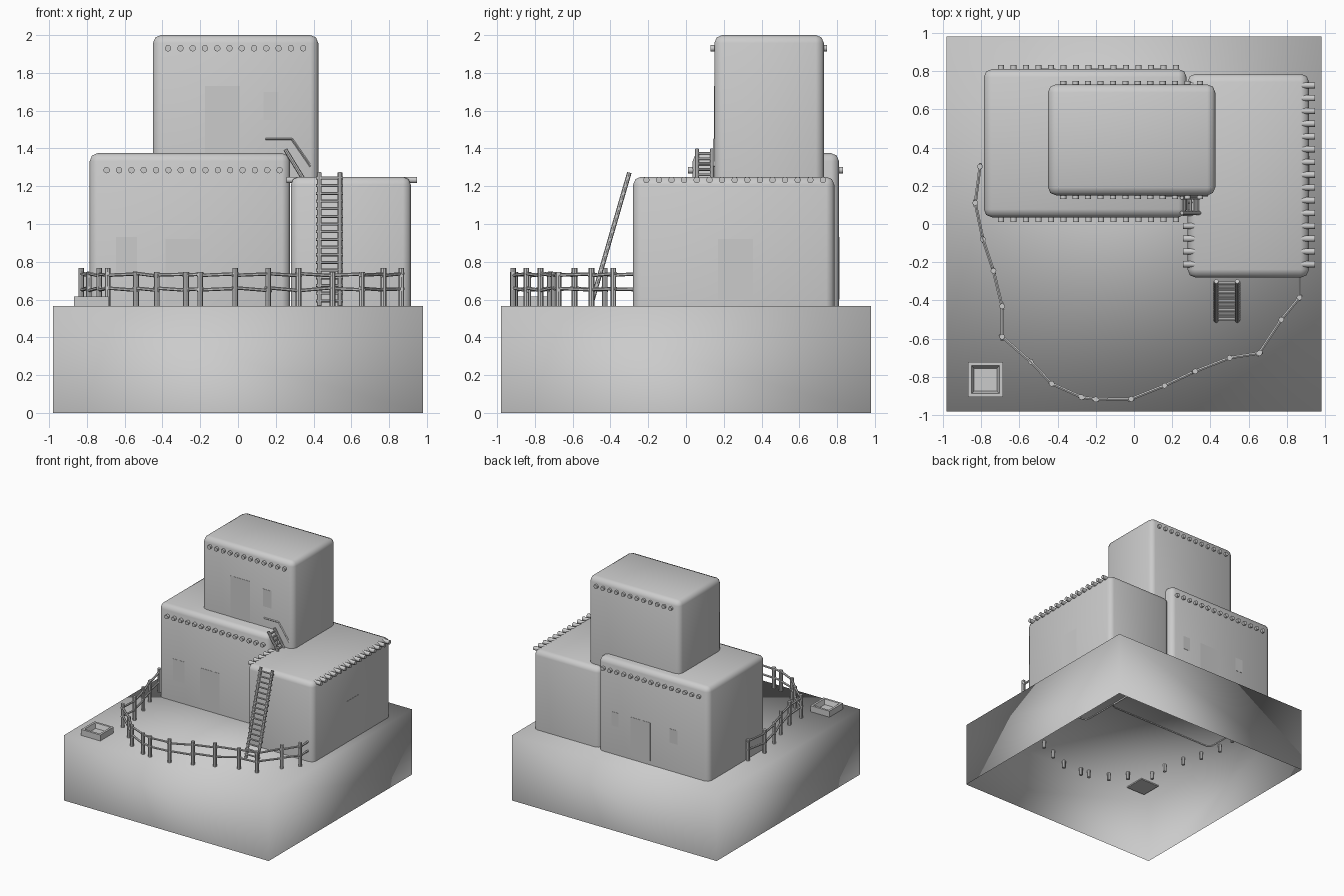
import bpy, bmesh, random
from mathutils import Vector, Matrix

if "Cube" in bpy.data.objects:
    bpy.data.objects.remove(bpy.data.objects["Cube"])

random.seed(4)
GROUND = 0.565


def finish(bm, name, smooth=False, angle=None):
    me = bpy.data.meshes.new(name)
    bmesh.ops.recalc_face_normals(bm, faces=bm.faces)
    bm.to_mesh(me)
    bm.free()
    ob = bpy.data.objects.new(name, me)
    bpy.context.collection.objects.link(ob)
    for p in me.polygons:
        p.use_smooth = smooth
    if angle:
        bpy.ops.object.select_all(action='DESELECT')
        ob.select_set(True)
        bpy.context.view_layer.objects.active = ob
        bpy.ops.object.shade_smooth_by_angle(angle=angle)
    return ob


def add_box(bm, lo, hi):
    lo, hi = Vector(lo), Vector(hi)
    m = Matrix.Translation((lo + hi) / 2) @ Matrix.Diagonal((*(hi - lo), 1))
    return bmesh.ops.create_cube(bm, size=1, matrix=m)['verts']


def open_bottom(bm):
    low = min(v.co.z for v in bm.verts)
    faces = [f for f in bm.faces if all(abs(v.co.z - low) < 1e-5 for v in f.verts)]
    bmesh.ops.delete(bm, geom=faces, context='FACES_ONLY')


def add_rod(bm, a, b, r, sides=8, extend=0.0):
    a, b = Vector(a), Vector(b)
    d = b - a
    rot = d.to_track_quat('Z', 'Y').to_matrix().to_4x4()
    bmesh.ops.create_cone(bm, cap_ends=True, segments=sides, radius1=r, radius2=r,
                          depth=d.length + 2 * extend,
                          matrix=Matrix.Translation((a + b) / 2) @ rot)


def block(name, lo, hi, bevel=0.042):
    bm = bmesh.new()
    add_box(bm, lo, hi)
    open_bottom(bm)
    edges = [e for e in bm.edges if not e.is_boundary]
    bmesh.ops.bevel(bm, geom=edges, offset=bevel, segments=2, profile=0.5, affect='EDGES')
    finish(bm, name, True)


def beams(name, axis, start, stop, count, lo, hi, z, r=0.017):
    # row of roof logs running through a house
    bm = bmesh.new()
    for i in range(count):
        t = start + (stop - start) * i / (count - 1)
        a, b = ((t, lo, z), (t, hi, z)) if axis == 'y' else ((lo, t, z), (hi, t, z))
        add_rod(bm, a, b, r, 10)
    finish(bm, name, angle=0.7)


def ladder(name, foot, top, side, r, rungs, rung_r, over):
    # two rails either side of the foot-to-top line, plus rungs
    foot, top, side = Vector(foot), Vector(top), Vector(side)
    bm = bmesh.new()
    for s in (-1, 1):
        add_rod(bm, foot + side * s, top + side * s, r)
    for i in range(rungs):
        p = foot.lerp(top, (i + 0.7) / (rungs + 0.4))
        add_rod(bm, p - side * over, p + side * over, rung_r, 6)
    finish(bm, name, angle=0.7)


# ground block, hollow below
bm = bmesh.new()
add_box(bm, (-0.98, -0.98, 0), (0.98, 0.98, GROUND))
open_bottom(bm)
finish(bm, "ground_block", True)

# three stacked houses
block("left_house", (-0.785, 0.035, 0.555), (0.275, 0.81, 1.375))
block("right_house", (0.28, -0.28, 0.555), (0.915, 0.785, 1.25))
block("upper_house", (-0.45, 0.15, 1.22), (0.425, 0.73, 2.0))

# roof logs
beams("left_house_logs", 'y', -0.695, 0.22, 15, 0.01, 0.832, 1.285)
beams("right_house_logs", 'x', -0.21, 0.725, 15, 0.257, 0.947, 1.233)
beams("upper_house_logs", 'y', -0.37, 0.345, 12, 0.13, 0.747, 1.93)

# doors and windows: (name, x0, x1, z0, z1, wall y)
for name, x0, x1, z0, z1, y in (
        ("left_front_window", -0.645, -0.535, 0.745, 0.93, 0.035),
        ("left_front_door", -0.385, -0.2, 0.575, 0.92, 0.035),
        ("upper_door", -0.175, 0.01, 1.375, 1.73, 0.15),
        ("upper_window", 0.135, 0.215, 1.55, 1.70, 0.15),
        ("left_back_door", -0.225, -0.035, 0.6, 0.93, 0.81),
        ("left_back_window_a", 0.08, 0.147, 0.81, 0.93, 0.81),
        ("left_back_window_b", -0.487, -0.41, 0.81, 0.93, 0.81)):
    bm = bmesh.new()
    add_box(bm, (x0, y - 0.002, z0), (x1, y + 0.002, z1))
    finish(bm, name)
bm = bmesh.new()
add_box(bm, (0.912, 0.17, 0.6), (0.917, 0.355, 0.92))
finish(bm, "right_side_opening")

# ladders
ladder("tall_ladder", (0.485, -0.505, 0.565), (0.485, -0.3, 1.272), (0.055, 0, 0),
       0.012, 17, 0.008, 1.3)
ladder("small_ladder", (0.345, 0.098, 1.24), (0.25, 0.098, 1.395), (0, 0.04, 0),
       0.011, 5, 0.007, 1.1)

# bent handrail on the upper wall
bm = bmesh.new()
rail = [(0.145, 0.15, 1.45), (0.285, 0.15, 1.45), (0.385, 0.15, 1.305)]
for a, b in zip(rail, rail[1:]):
    add_rod(bm, a, b, 0.006, 4)
finish(bm, "wall_handrail")

# fence posts and rails
posts = [(-0.805, 0.3), (-0.83, 0.11), (-0.79, -0.08), (-0.735, -0.245), (-0.69, -0.43),
         (-0.69, -0.59), (-0.54, -0.72), (-0.43, -0.835), (-0.275, -0.905), (-0.2, -0.917),
         (-0.015, -0.915), (0.16, -0.845), (0.32, -0.77), (0.5, -0.7), (0.655, -0.675),
         (0.77, -0.5), (0.865, -0.385)]
bm = bmesh.new()
for x, y in posts:
    add_rod(bm, (x, y, 0.5), (x, y, random.choice((0.745, 0.768, 0.768))), 0.015)
finish(bm, "fence_posts", angle=0.7)
bm = bmesh.new()
path = posts + [(0.865, -0.28)]
for (x0, y0), (x1, y1) in zip(path, path[1:]):
    for z in (0.732, 0.655):
        j = random.uniform(-0.008, 0.008)
        add_rod(bm, (x0, y0, z + j), (x1, y1, z - j), 0.009, 6, 0.018)
finish(bm, "fence_rails", angle=0.7)

# square basin with a sloping hollow
bm = bmesh.new()
add_box(bm, (-0.868, -0.905, 0.555), (-0.685, -0.722, 0.617))
top = max(bm.faces, key=lambda f: f.calc_center_median().z)
bmesh.ops.inset_region(bm, faces=[top], thickness=0.026)
ret = bmesh.ops.inset_region(bm, faces=[top], thickness=0.02, depth=-0.04)
finish(bm, "basin")
